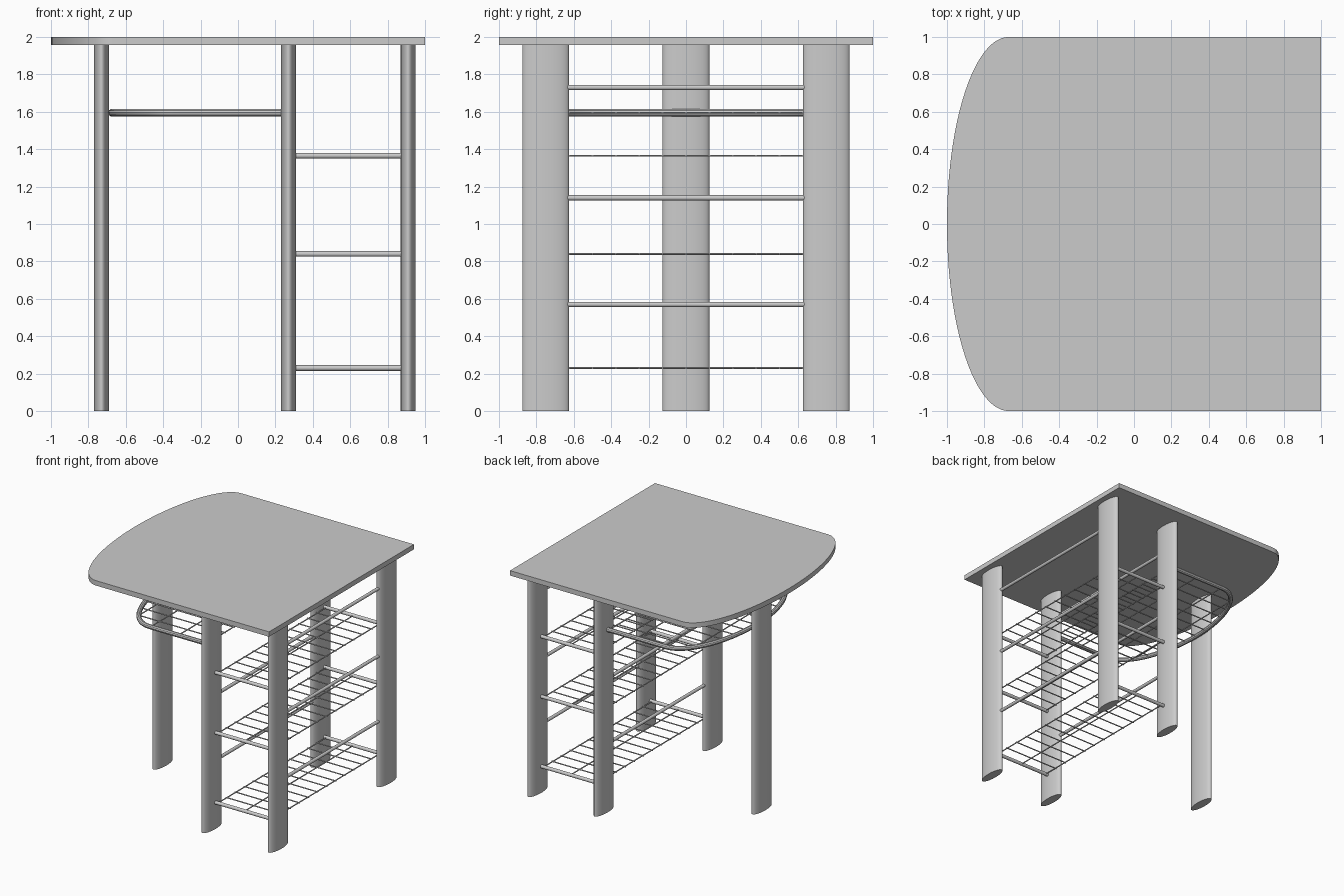
import bpy, bmesh, math
from mathutils import Vector, Matrix

if "Cube" in bpy.data.objects:
    bpy.data.objects.remove(bpy.data.objects["Cube"])


def finish(name, bm):
    me = bpy.data.meshes.new(name)
    bmesh.ops.recalc_face_normals(bm, faces=bm.faces)
    bm.to_mesh(me)
    bm.free()
    ob = bpy.data.objects.new(name, me)
    bpy.context.collection.objects.link(ob)
    bpy.ops.object.select_all(action='DESELECT')
    ob.select_set(True)
    bpy.context.view_layer.objects.active = ob
    bpy.ops.object.shade_smooth_by_angle(angle=math.radians(35))
    return ob


def prism(name, outline, z0, z1):
    bm = bmesh.new()
    base = bm.faces.new([bm.verts.new((x, y, z0)) for x, y in outline])
    top = bmesh.ops.extrude_face_region(bm, geom=[base])['geom']
    bmesh.ops.translate(bm, vec=(0, 0, z1 - z0),
                        verts=[v for v in top if isinstance(v, bmesh.types.BMVert)])
    return finish(name, bm)


def rods(name, segments, radius, sides=12):
    bm = bmesh.new()
    for a, b in segments:
        a, b = Vector(a), Vector(b)
        d = b - a
        mat = Matrix.Translation((a + b) / 2) @ d.to_track_quat('Z', 'Y').to_matrix().to_4x4()
        bmesh.ops.create_cone(bm, cap_ends=True, segments=sides, radius1=radius,
                              radius2=radius, depth=d.length, matrix=mat)
    return finish(name, bm)


def half_ellipse(cx, a, b, n):
    """Points bulging toward -x, from +y round to -y."""
    return [(cx - a * math.sin(math.pi * i / n), b * math.cos(math.pi * i / n))
            for i in range(n + 1)]


# Tabletop with one bowed end
prism("tabletop", half_ellipse(-0.67, 0.33, 1.0, 48) + [(1, -1), (1, 1)], 1.957, 2.0)

# Five elliptical legs
LEG_X, LEG_Y = (0.27, 0.91), 0.75
spots = [("single_leg", -0.73, 0)]
for sy, side in ((-1, "front"), (1, "back")):
    spots += [(side + "_inner_leg", LEG_X[0], sy * LEG_Y),
              (side + "_outer_leg", LEG_X[1], sy * LEG_Y)]
for name, cx, cy in spots:
    ring = [(cx + 0.04 * math.cos(t * math.tau / 40), cy + 0.125 * math.sin(t * math.tau / 40))
            for t in range(40)]
    prism(name, ring, 0, 1.957)

# Stretchers joining front and back legs
for i, z in enumerate((0.57, 1.14, 1.73)):
    rods(f"stretchers_{i + 1}", [((x, -0.64, z), (x, 0.64, z)) for x in LEG_X], 0.014, 16)

# Three wire shelves with front and back rails
WIRE = 0.005
ys = [-0.75 + 0.125 * i for i in range(1, 12)]
for i, z in enumerate((0.23, 0.84, 1.365)):
    rods(f"shelf_rails_{i + 1}",
         [((0.29, y, z), (0.89, y, z)) for y in (-LEG_Y, LEG_Y)], 0.015, 16)
    wires = [((x, -LEG_Y, z), (x, LEG_Y, z)) for x in (0.33, 0.59, 0.85)]
    wires += [((0.32, y, z), (0.86, y, z)) for y in ys]
    rods(f"shelf_wires_{i + 1}", wires, WIRE, 8)

# U-shaped tube of the wide upper shelf
Z, CX, A = 1.595, -0.33, 0.345
path = [(0.25, LEG_Y)] + half_ellipse(CX, A, LEG_Y, 40) + [(0.25, -LEG_Y)]
cu = bpy.data.curves.new("upper_shelf_tube", 'CURVE')
cu.dimensions = '3D'
cu.bevel_depth = 0.02
cu.bevel_resolution = 3
cu.use_fill_caps = True
sp = cu.splines.new('POLY')
sp.points.add(len(path) - 1)
for p, (x, y) in zip(sp.points, path):
    p.co = (x, y, Z, 1)
tube = bpy.data.objects.new("upper_shelf_tube", cu)
bpy.context.collection.objects.link(tube)
bpy.ops.object.select_all(action='DESELECT')
tube.select_set(True)
bpy.context.view_layer.objects.active = tube
bpy.ops.object.convert(target='MESH')
bpy.ops.object.shade_smooth_by_angle(angle=math.radians(35))

# Wire grid inside the tube
grid = [((CX - A * math.sqrt(1 - (y / LEG_Y) ** 2), y, Z), (0.23, y, Z)) for y in ys]
for x in (0.22, -0.05, -0.32, -0.52):
    h = LEG_Y * math.sqrt(1 - (max(0, CX - x) / A) ** 2)
    grid.append(((x, -h, Z), (x, h, Z)))
rods("upper_shelf_wires", grid, WIRE, 8)
